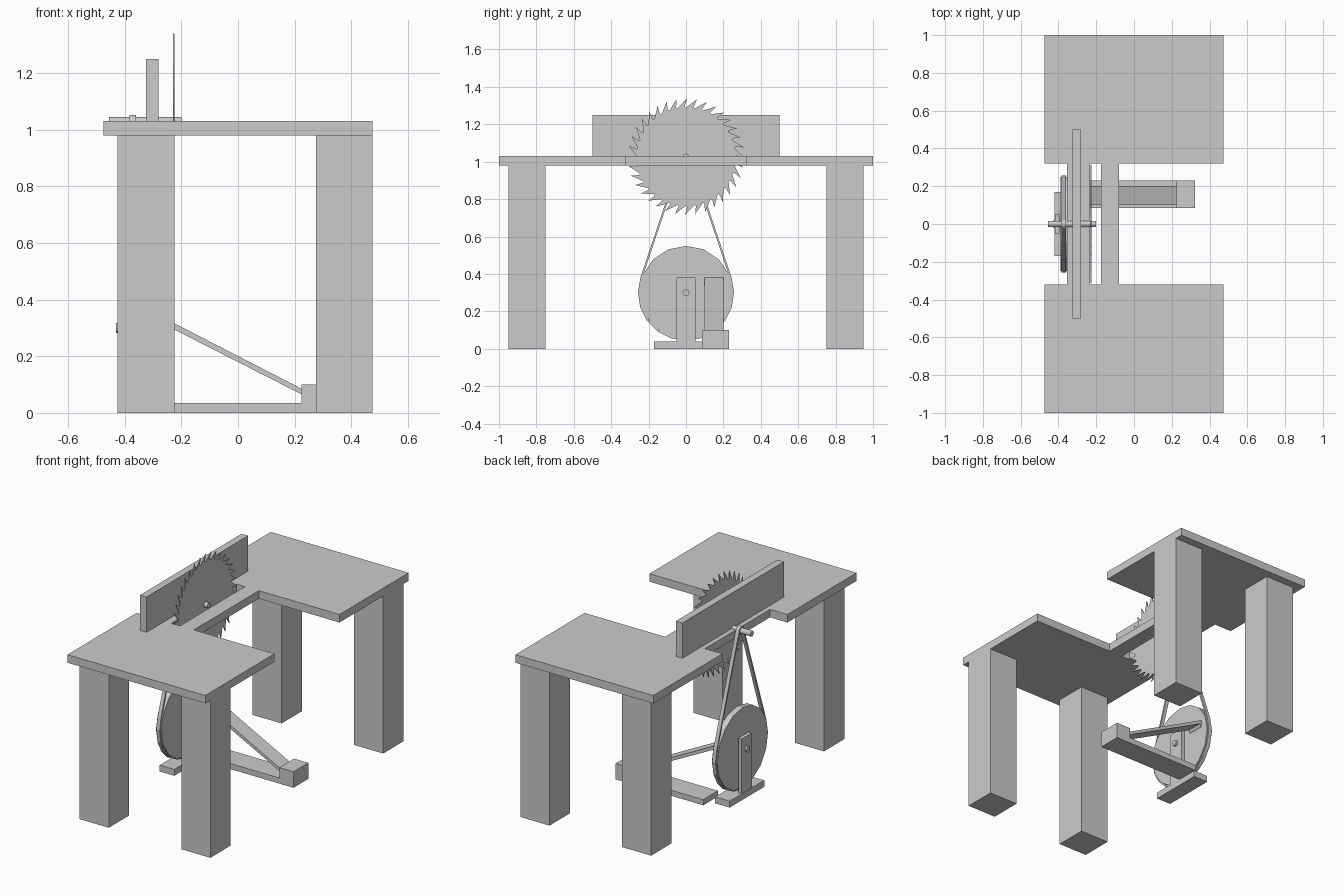
import bpy, bmesh
from math import sin, cos, pi, acos, atan2
from mathutils import Vector

if "Cube" in bpy.data.objects:
    bpy.data.objects.remove(bpy.data.objects["Cube"])


def prism(name, pts, axis, lo, hi):
    """Extrude a 2D outline along an axis; x: pts are (y,z), y: (x,z), z: (x,y)."""
    def place(p, d):
        return {'x': (d, p[0], p[1]), 'y': (p[0], d, p[1]), 'z': (p[0], p[1], d)}[axis]
    bm = bmesh.new()
    f = bm.faces.new([bm.verts.new(place(p, lo)) for p in pts])
    ext = bmesh.ops.extrude_face_region(bm, geom=[f])
    shift = Vector(place((0, 0), hi - lo))
    bmesh.ops.translate(bm, vec=shift, verts=[v for v in ext['geom'] if isinstance(v, bmesh.types.BMVert)])
    bmesh.ops.recalc_face_normals(bm, faces=bm.faces)
    me = bpy.data.meshes.new(name)
    bm.to_mesh(me)
    bm.free()
    ob = bpy.data.objects.new(name, me)
    bpy.context.collection.objects.link(ob)
    return ob


def box(name, x, y, z):
    return prism(name, [(x[0], y[0]), (x[1], y[0]), (x[1], y[1]), (x[0], y[1])], 'z', *z)


def circle(r, n, z):
    return [(r * cos(2 * pi * i / n), z + r * sin(2 * pi * i / n)) for i in range(n)]


def cut(ob, cutter):
    m = ob.modifiers.new("cut", 'BOOLEAN')
    m.operation, m.solver, m.object = 'DIFFERENCE', 'EXACT', cutter
    bpy.context.view_layer.objects.active = ob
    bpy.ops.object.modifier_apply(modifier=m.name)
    bpy.data.objects.remove(cutter)


# Table top: notched on both sides, with a slot for the blade
half = [(-.355, .32), (-.475, .32), (-.475, 1), (.475, 1), (.475, .32), (-.08, .32)]
top = prism("table_top", half + [(x, -y) for x, y in reversed(half)], 'z', .98, 1.03)
cut(top, box("slot_cutter", (-.234, -.175), (-.32, .32), (.9, 1.1)))

# Legs
for xn, x in (("left", (-.425, -.225)), ("right", (.275, .475))):
    for yn, y in (("front", (-.95, -.75)), ("back", (.75, .95))):
        box(f"{yn}_{xn}_leg", x, y, (0, .98))

# Guide fence
box("fence", (-.325, -.28), (-.5, .5), (1.03, 1.25))

# Saw blade with raked teeth
ZB, teeth = 1.027, 36
outline = []
for i in range(teeth):
    a = pi / 2 - 2 * pi * i / teeth
    for r, da in ((.262, 0), (.312, -.19), (.268, -.15)):
        outline.append((r * cos(a + da), ZB + r * sin(a + da)))
prism("saw_blade", outline, 'x', -.229, -.224)
prism("blade_axle", circle(.017, 16, ZB), 'x', -.455, -.2)

# Drive wheel, its axle and stand
ZW = .3
prism("drive_wheel", circle(.25, 16, ZW), 'x', -.39, -.353)
prism("wheel_axle", circle(.018, 16, ZW), 'x', -.43, -.31)
box("stand_base", (-.42, -.32), (-.17, .17), (0, .04))
for n, x in (("outer", (-.418, -.395)), ("inner", (-.345, -.322))):
    box(f"{n}_stand_post", x, (-.05, .05), (.04, .38))


# Drive belt running round the wheel and the blade axle
def belt_loop(rw, ra):
    t = acos((rw - ra) / (ZB - ZW))          # tangent angle from vertical
    pts = []
    for i in range(13):                      # under the wheel
        a = pi / 2 + t + (2 * pi - 2 * t) * i / 12
        pts.append((rw * cos(a), ZW + rw * sin(a)))
    for i in range(7):                       # over the axle
        a = pi / 2 - t + 2 * t * i / 6
        pts.append((ra * cos(a), ZB + ra * sin(a)))
    return pts


belt = prism("drive_belt", belt_loop(.257, .025), 'x', -.383, -.36)
cut(belt, prism("belt_cutter", belt_loop(.247, .015), 'x', -.5, -.2))

# Treadle: base plank, hinge block, sloping pedal and end cleat
box("treadle_plank", (-.28, .225), (.085, .23), (0, .035))
box("treadle_block", (.225, .323), (.085, .23), (0, .1))
prism("treadle_pedal", [(-.349, .38), (-.358, .362), (.235, .06), (.235, .08)], 'y', .1, .2)
prism("pedal_cleat", [(-.358, .362), (-.366, .345), (-.348, .336), (-.34, .353)], 'y', .095, .2)
